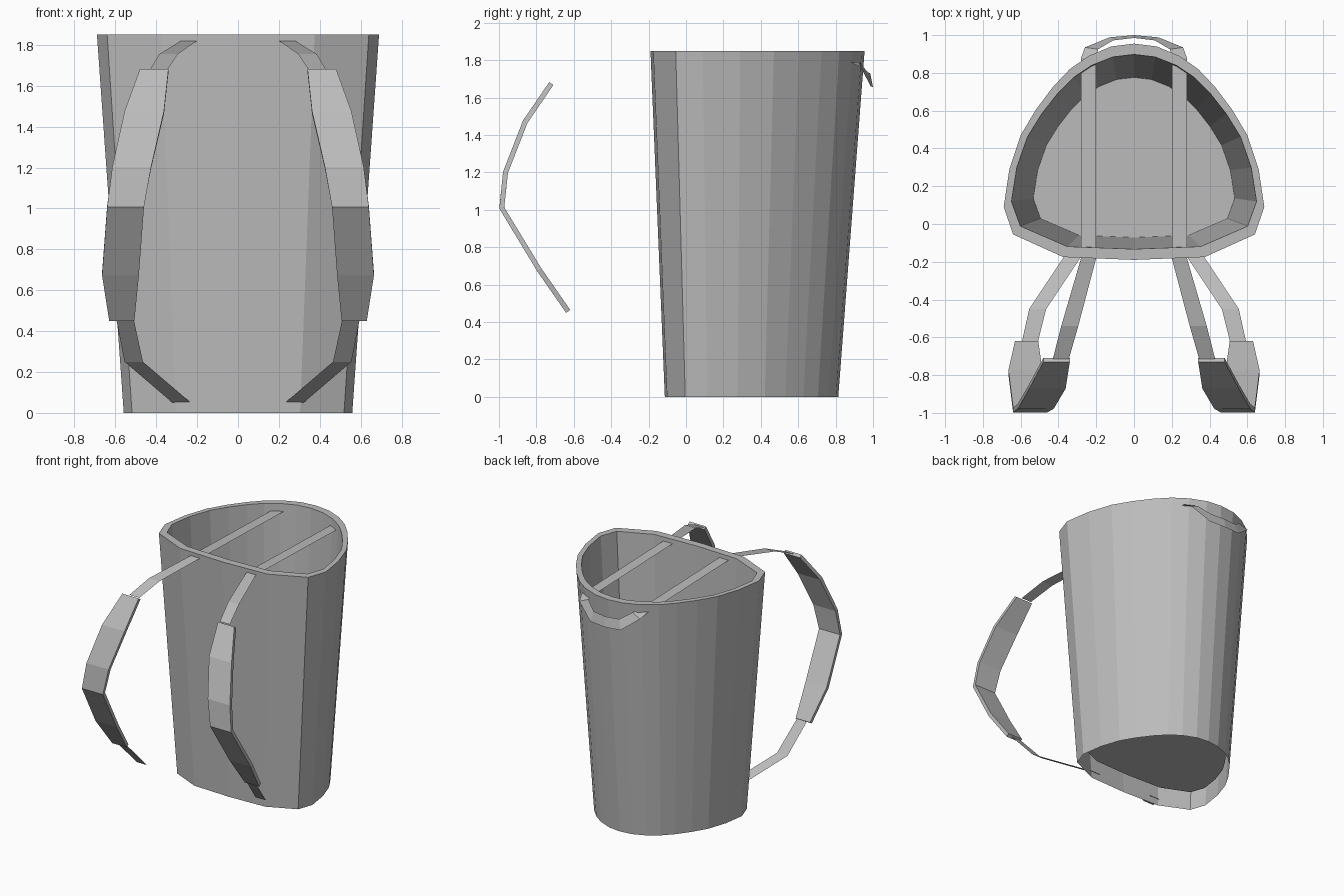
import bpy, bmesh

if "Cube" in bpy.data.objects:
    bpy.data.objects.remove(bpy.data.objects["Cube"])

grey = bpy.data.materials.new("grey")
grey.diffuse_color = (0.5, 0.5, 0.5, 1)
grey.use_nodes = True
grey.node_tree.nodes["Principled BSDF"].inputs["Base Color"].default_value = grey.diffuse_color


def make(name, bm):
    bmesh.ops.recalc_face_normals(bm, faces=bm.faces[:])
    me = bpy.data.meshes.new(name)
    bm.to_mesh(me)
    bm.free()
    me.materials.append(grey)
    ob = bpy.data.objects.new(name, me)
    bpy.context.collection.objects.link(ob)
    return ob


# Half outline of the basket mouth, front centre to back centre
HALF = [(0, -.19), (.375, -.175), (.64, -.055), (.69, .09), (.66, .29), (.60, .47),
        (.52, .605), (.43, .725), (.34, .82), (.24, .89), (.12, .94), (0, .955)]
OUTLINE = HALF + [(-x, y) for x, y in HALF[-2:0:-1]]


def ring(bm, z, inner):
    t = z / 1.85
    k = .81 + .19 * t                      # taper towards the bottom
    cy = .35 + .032 * t
    sx, sy = (.94, .9) if inner else (1, 1)
    return [bm.verts.new((x * k * sx, cy + (y - .382) * k * sy, z)) for x, y in OUTLINE]


# Basket: outer wall, rim, inner wall and raised floor
bm = bmesh.new()
rings = [ring(bm, 0, False), ring(bm, 1.85, False), ring(bm, 1.85, True), ring(bm, .12, True)]
n = len(OUTLINE)
for a, b in zip(rings, rings[1:]):
    for i in range(n):
        j = (i + 1) % n
        bm.faces.new((a[i], a[j], b[j], b[i]))
bm.faces.new(rings[-1])
make("basket", bm)


def strap(name, stations, side, thickness=0):
    """Ribbon through stations (y, z, inner x, outer x)."""
    bm = bmesh.new()
    rows = [[bm.verts.new((side * x, y, z)) for x in (x0, x1)] for y, z, x0, x1 in stations]
    for a, b in zip(rows, rows[1:]):
        bm.faces.new((a[0], a[1], b[1], b[0]))
    ob = make(name, bm)
    if thickness:
        mod = ob.modifiers.new("thickness", "SOLIDIFY")
        mod.thickness = thickness
        mod.offset = 0


UPPER = [(.88, 1.79, .2, .28), (-.18, 1.82, .2, .28), (-.54, 1.755, .295, .385),
         (-.715, 1.68, .345, .43)]
PAD = [(-.72, 1.675, .34, .48), (-.86, 1.47, .362, .555), (-.965, 1.2, .425, .615),
       (-.985, 1.01, .46, .64), (-.785, .68, .485, .665), (-.63, .457, .507, .63)]
LOWER = [(-.63, .457, .51, .595), (-.45, .25, .465, .555), (-.09, .045, .225, .315)]
for side, label in ((1, "right"), (-1, "left")):
    strap(label + "_upper_strap", UPPER, side)
    strap(label + "_shoulder_pad", PAD, side, .027)
    strap(label + "_lower_strap", LOWER, side)

# Carrying loop at the back: pairs of lower and upper edge points
LOOP = [((.28, .88, 1.79), (.2, .88, 1.79)), ((.26, .935, 1.76), (.19, .925, 1.79)),
        ((.13, .988, 1.66), (.11, .972, 1.735)), ((0, 1.0, 1.655), (0, .985, 1.73))]
pairs = LOOP + [tuple((-x, y, z) for x, y, z in p) for p in LOOP[-2::-1]]
bm = bmesh.new()
rows = [[bm.verts.new(p) for p in pair] for pair in pairs]
for a, b in zip(rows, rows[1:]):
    bm.faces.new((a[0], a[1], b[1], b[0]))
make("carry_loop", bm)
